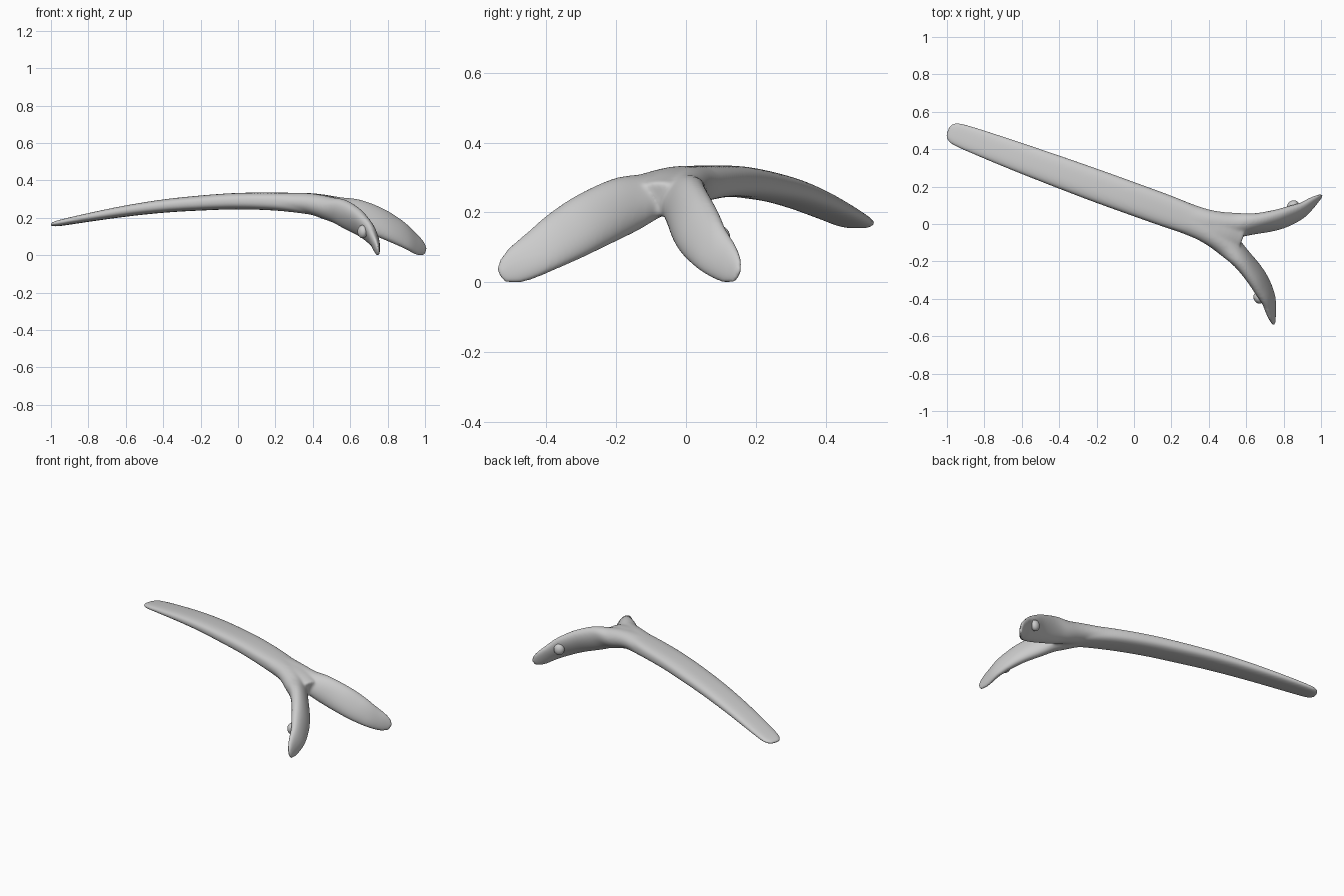
import bpy, bmesh, math
from mathutils import Vector

if "Cube" in bpy.data.objects:
    bpy.data.objects.remove(bpy.data.objects["Cube"])

# Symmetry axis of the body in plan: along D, sideways N, offset V0
ANG = math.radians(-20.4)
D = Vector((math.cos(ANG), math.sin(ANG), 0))
N = Vector((-math.sin(ANG), math.cos(ANG), 0))
V0 = 0.126


def world(p):
    return D * p.x + N * (V0 + p.y) + Vector((0, 0, p.z))


def spline(rows, sub=6):
    """Catmull-Rom through rows of equal-length tuples."""
    out = []
    for i in range(len(rows) - 1):
        a, b, c, d = (rows[max(0, min(len(rows) - 1, i + k))] for k in (-1, 0, 1, 2))
        for s in range(sub):
            t = s / sub
            out.append([0.5 * (2*q + (r-p)*t + (2*p-5*q+4*r-w)*t*t + (3*q-p-3*r+w)*t**3)
                        for p, q, r, w in zip(a, b, c, d)])
    return out + [list(rows[-1])]


def loft(bm, rows, mirror=1, sides=32, power=2.6):
    """Sweep a flattened oval; rows = along, side, z, half width, half thickness, roll."""
    rows = spline(rows)
    pts = [Vector(r[:3]) for r in rows]
    rings = []
    for i, r in enumerate(rows):
        tan = (pts[min(i+1, len(pts)-1)] - pts[max(i-1, 0)]).normalized()
        side = Vector((0, 0, 1)).cross(tan).normalized()
        up = tan.cross(side)
        roll = math.radians(r[5])
        wide = side * math.cos(roll) + up * math.sin(roll)
        thick = tan.cross(wide)
        ring = []
        for k in range(sides):
            a = 2 * math.pi * k / sides
            c, s = math.cos(a), math.sin(a)
            p = pts[i] + wide * r[3] * math.copysign(abs(c)**(2/power), c) \
                + thick * r[4] * math.copysign(abs(s)**(2/power), s)
            p.y *= mirror
            ring.append(bm.verts.new(world(p)))
        rings.append(ring)
    for a, b in zip(rings, rings[1:]):
        for k in range(sides):
            bm.faces.new((a[k], a[(k+1) % sides], b[(k+1) % sides], b[k]))
    bm.faces.new(rings[0])
    bm.faces.new(rings[-1])


handle = [(-1.108, -.006, .162, .026, .007, 0), (-1.095, -.006, .165, .046, .011, 0),
          (-1.05, -.006, .174, .063, .016, 0), (-.90, -.006, .201, .072, .022, 0),
          (-.69, -.006, .235, .079, .029, 0), (-.475, -.005, .262, .084, .035, 0),
          (-.26, -.004, .279, .087, .040, 0), (-.05, -.002, .289, .087, .044, 0),
          (.165, 0, .287, .085, .048, 0), (.36, 0, .275, .075, .056, 0),
          (.47, 0, .257, .065, .060, 0), (.565, 0, .238, .055, .050, 0)]
branch = [(.20, .005, .287, .078, .047, 0), (.36, .018, .277, .070, .055, 8),
          (.49, .050, .249, .070, .060, 40), (.585, .090, .224, .083, .050, 66),
          (.69, .149, .181, .086, .044, 64), (.763, .203, .138, .082, .038, 62),
          (.815, .252, .098, .072, .030, 66), (.852, .308, .058, .060, .022, 72),
          (.874, .343, .034, .045, .014, 77), (.889, .366, .019, .022, .007, 80)]

# Forked body: handle plus two mirrored blades, fused into one smooth skin
bm = bmesh.new()
loft(bm, handle, power=2.8)
for m in (1, -1):
    loft(bm, branch, m, power=2.1)
bmesh.ops.recalc_face_normals(bm, faces=bm.faces)
mesh = bpy.data.meshes.new("forked_body")
bm.to_mesh(mesh)
bm.free()
body = bpy.data.objects.new("forked_body", mesh)
bpy.context.collection.objects.link(body)
rm = body.modifiers.new("fuse", 'REMESH')
rm.mode = 'VOXEL'
rm.voxel_size = 0.006
rm.use_smooth_shade = True
sm = body.modifiers.new("soften", 'SMOOTH')
sm.factor = 0.5
sm.iterations = 24

# Round studs on the outer face of each blade
for m, name in ((1, "back_stud"), (-1, "front_stud")):
    bpy.ops.mesh.primitive_uv_sphere_add(segments=32, ring_count=16, radius=1,
                                         location=world(Vector((.762, m * .264, .126))))
    stud = bpy.context.object
    stud.name = name
    stud.scale = (.026, .032, .035)
    stud.rotation_euler = (0, 0, ANG + m * math.radians(132))
    bpy.ops.object.shade_smooth()
